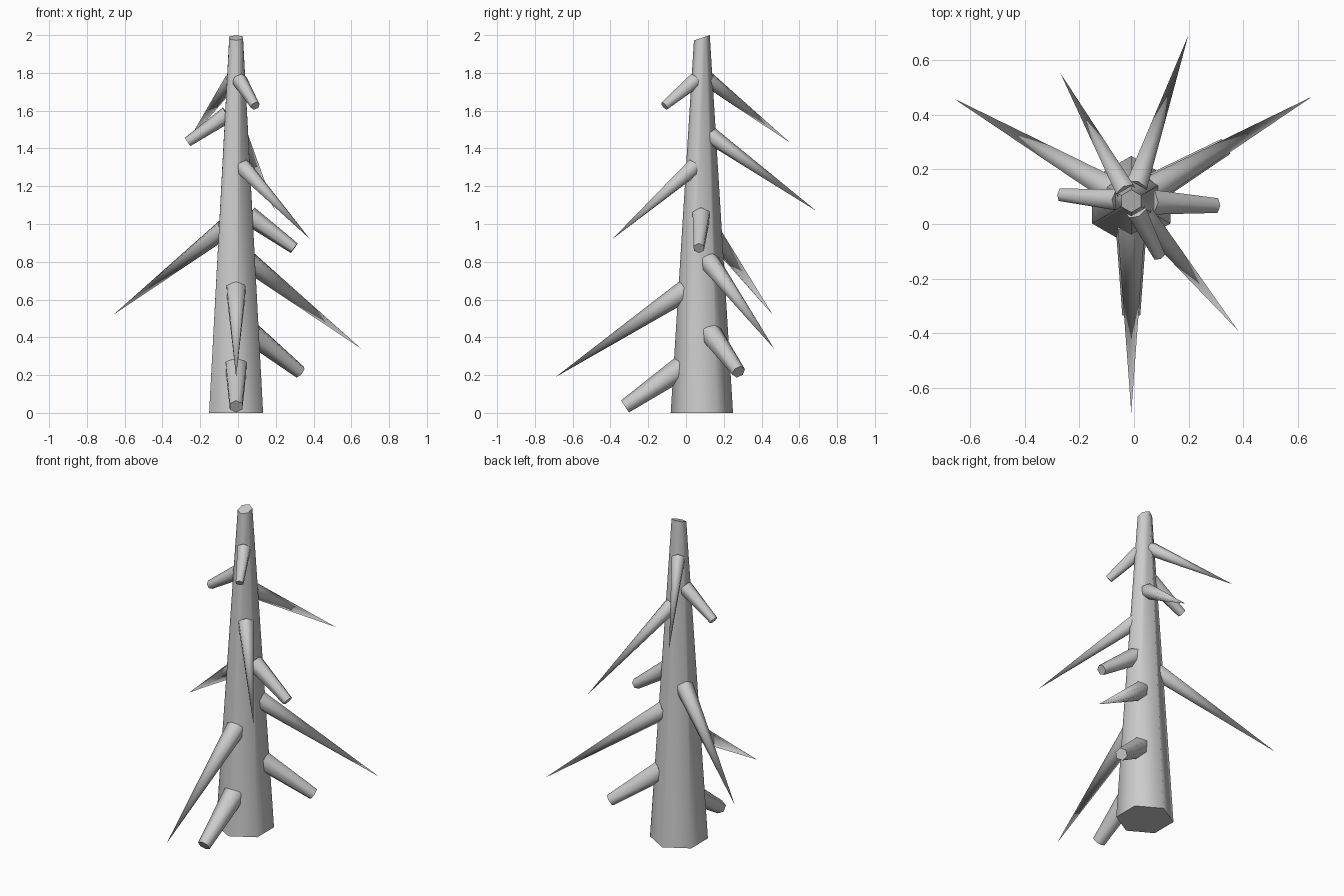
import bpy
import bmesh
from math import cos, sin, pi, radians
from mathutils import Vector

if "Cube" in bpy.data.objects:
    bpy.data.objects.remove(bpy.data.objects["Cube"])

AXIS = Vector((-0.01, 0.084, 0))   # trunk centre line
BASE_R, TOP_R, TOP_Z = 0.165, 0.042, 1.986


def taper(name, start, end, r1, r2, up, tilt=0.0):
    """Six-sided tapered limb with a corner pointing 'up'; pointed if r2 is 0."""
    d = (end - start).normalized()
    side = d.cross(up).normalized()
    up = side.cross(d)
    bm = bmesh.new()

    def ring(c, r, t=0.0):
        pts = []
        for i in range(6):
            a = i * pi / 3
            off = (up * cos(a) + side * sin(a)) * r
            pts.append(bm.verts.new(c + off + Vector((0, 0, t * off.y))))
        return pts

    low = ring(start, r1)
    caps = [bm.faces.new(low)]
    if r2 > 0:
        high = ring(end, r2, tilt)
        caps.append(bm.faces.new(high))
    else:
        tip = bm.verts.new(end)
    for i in range(6):
        j = (i + 1) % 6
        top = [high[j], high[i]] if r2 > 0 else [tip]
        bm.faces.new([low[i], low[j]] + top).smooth = True
    for f in caps:
        f.smooth = False
    bmesh.ops.recalc_face_normals(bm, faces=bm.faces)
    me = bpy.data.meshes.new(name)
    bm.to_mesh(me)
    bm.free()
    ob = bpy.data.objects.new(name, me)
    bpy.context.collection.objects.link(ob)
    return ob


def branch(name, azimuth, z0, reach, z1, pointed):
    """Drooping branch from just under the bark out to 'reach' from the axis."""
    a = radians(azimuth)
    out = Vector((cos(a), sin(a), 0))
    trunk_r = BASE_R + (TOP_R - BASE_R) * z0 / TOP_Z
    start = AXIS + out * trunk_r * 0.68 + Vector((0, 0, z0))
    end = AXIS + out * reach + Vector((0, 0, z1))
    r = 0.067 - 0.0145 * z0
    taper(name, start, end, r, 0 if pointed else r * 0.6, Vector((0, 0, 1)))


# Trunk with slightly slanted cut top
taper("trunk", AXIS.copy(), AXIS + Vector((0, 0, TOP_Z)), BASE_R, TOP_R,
      Vector((0, 1, 0)), tilt=0.33)

# Long pointed branches: azimuth, start z, reach, tip z
for i, b in enumerate([(-90, 0.65, 0.774, 0.19), (150, 0.975, 0.75, 0.52),
                       (30, 0.80, 0.765, 0.34), (-50.5, 1.30, 0.615, 0.92),
                       (71, 1.468, 0.64, 1.07), (119, 1.765, 0.535, 1.43)]):
    branch(f"pointed_branch_{i + 1}", *b, True)

# Short broken stubs
for i, b in enumerate([(-90, 0.243, 0.407, 0.034), (30, 0.42, 0.39, 0.217),
                       (-3, 1.045, 0.308, 0.872), (175, 1.58, 0.257, 1.435),
                       (-63, 1.762, 0.223, 1.625)]):
    branch(f"broken_stub_{i + 1}", *b, False)
